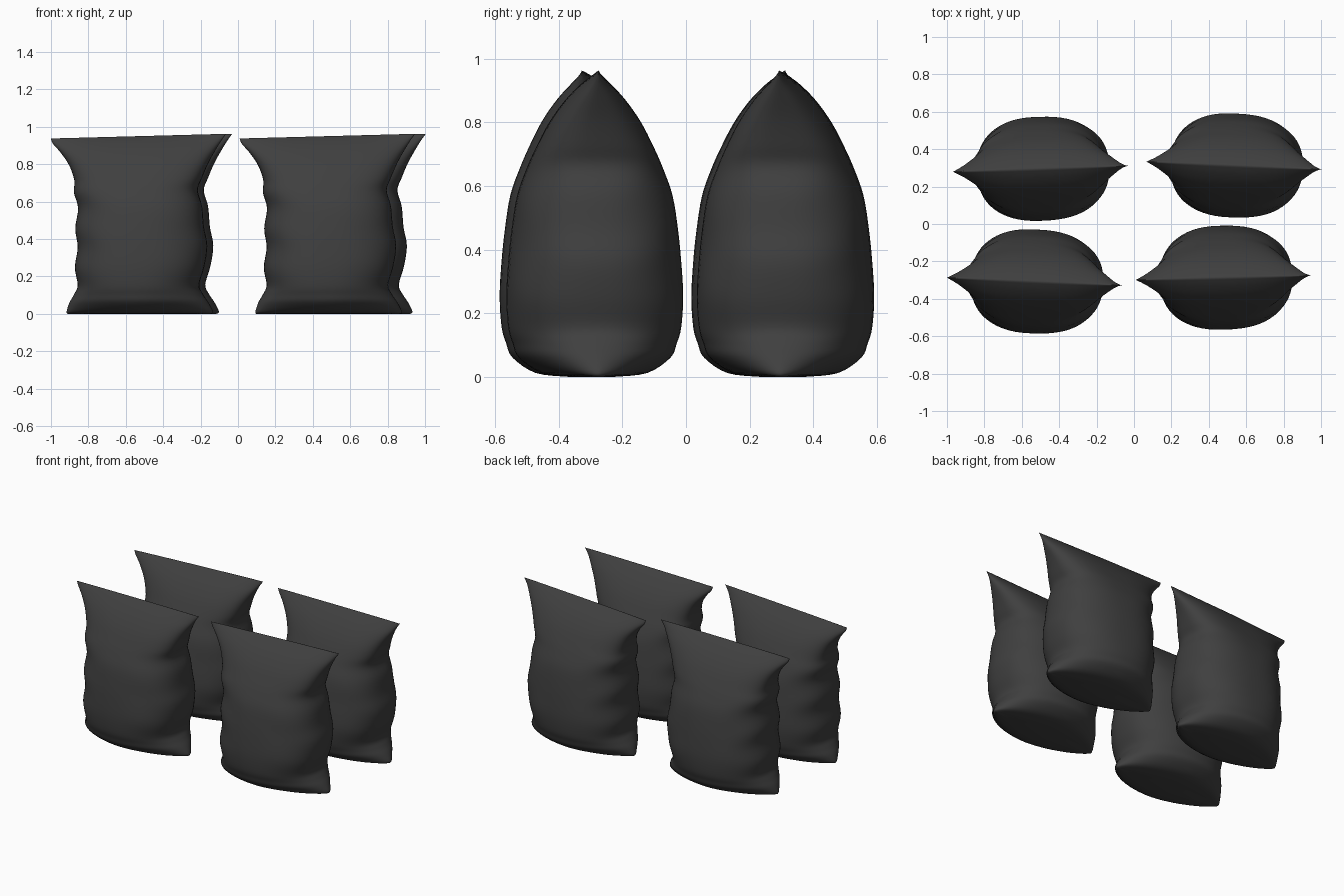
import bpy
import bmesh
import math
from mathutils import Vector

if "Cube" in bpy.data.objects:
    bpy.data.objects.remove(bpy.data.objects["Cube"], do_unlink=True)

SIDES = 64
STEPS = 4

# Pouch outline, bottom to top: height, left edge, right edge, half depth, section roundness
ROWS = [
    (0.0, 0.375, 0.39, 0.06, 1.7),
    (0.012, 0.38, 0.403, 0.165, 1.7),
    (0.06, 0.365, 0.38, 0.238, 1.9),
    (0.105, 0.34, 0.35, 0.258, 2.1),
    (0.155, 0.32, 0.33, 0.272, 2.3),
    (0.25, 0.335, 0.357, 0.278, 2.4),
    (0.36, 0.32, 0.373, 0.272, 2.4),
    (0.46, 0.333, 0.355, 0.262, 2.4),
    (0.57, 0.318, 0.345, 0.244, 2.5),
    (0.655, 0.34, 0.322, 0.214, 2.7),
    (0.72, 0.338, 0.345, 0.185, 2.8),
    (0.8, 0.365, 0.38, 0.143, 2.8),
    (0.87, 0.41, 0.42, 0.093, 2.6),
    (0.92, 0.452, 0.452, 0.044, 2.2),
    (0.95, 0.465, 0.475, 0.004, 2),
]


def smooth_rows(rows):
    """Catmull-Rom interpolation between the outline rows."""
    pts = [rows[0]] + rows + [rows[-1]]
    out = []
    for a, b, c, d in zip(pts, pts[1:], pts[2:], pts[3:]):
        for i in range(STEPS):
            t = i / STEPS
            out.append([0.5 * (2 * q + (r - p) * t + (2 * p - 5 * q + 4 * r - s) * t ** 2
                               + (3 * q - p - 3 * r + s) * t ** 3)
                        for p, q, r, s in zip(a, b, c, d)])
    return out + [list(rows[-1])]


def power(v, e):
    return math.copysign(abs(v) ** e, v)


def section(z, left, right, depth, roundness):
    """One rounded lens ring, with soft creases toward its two ends."""
    ring = []
    for i in range(SIDES):
        t = math.tau * i / SIDES
        u = power(math.cos(t), 2 / roundness)
        v = power(math.sin(t), 2 / roundness)
        belly = math.sin(math.pi * min(1, z))
        crease = 0.03 * belly * u * u * math.sin(24 * z + 3 * u + (1 if v > 0 else 0))
        x = u * (right if u > 0 else left)
        tilt = 0.028 * x * z
        ring.append(Vector((x, v * depth * (1 + crease), z + tilt)))
    return ring


def make_pouch_mesh():
    bm = bmesh.new()
    rings = [section(*row) for row in smooth_rows(ROWS)]
    loops = [[bm.verts.new(p) for p in ring] for ring in rings]
    for low, high in zip(loops, loops[1:]):
        for i in range(SIDES):
            j = (i + 1) % SIDES
            bm.faces.new((low[i], low[j], high[j], high[i]))
    # Closed base and sealed top edge
    bm.faces.new(loops[0][::-1])
    bm.faces.new(loops[-1])
    bmesh.ops.recalc_face_normals(bm, faces=bm.faces[:])
    mesh = bpy.data.meshes.new("pouch")
    bm.to_mesh(mesh)
    bm.free()
    return mesh


charcoal = bpy.data.materials.new("charcoal foil")
charcoal.use_nodes = True
colour = (0.05, 0.05, 0.05, 1)
charcoal.diffuse_color = colour
charcoal.node_tree.nodes["Principled BSDF"].inputs["Base Color"].default_value = colour

pouch = make_pouch_mesh()
pouch.materials.append(charcoal)

# Four standing pouches, each turned slightly: name, x, y, turn in degrees
PLACES = [
    ("front_right_pouch", -0.537, -0.307, -2.5),
    ("back_right_pouch", -0.505, 0.295, 2),
    ("front_left_pouch", 0.473, -0.287, 1.5),
    ("back_left_pouch", 0.53, 0.313, -2.5),
]
for name, x, y, turn in PLACES:
    obj = bpy.data.objects.new(name, pouch)
    obj.location = (x, y, 0)
    obj.rotation_euler.z = math.radians(turn)
    bpy.context.collection.objects.link(obj)

# Smooth cloth-like shading with a crisp top seam
bpy.ops.object.select_all(action="DESELECT")
bpy.context.view_layer.objects.active = obj
obj.select_set(True)
bpy.ops.object.shade_smooth_by_angle(angle=math.radians(75))
